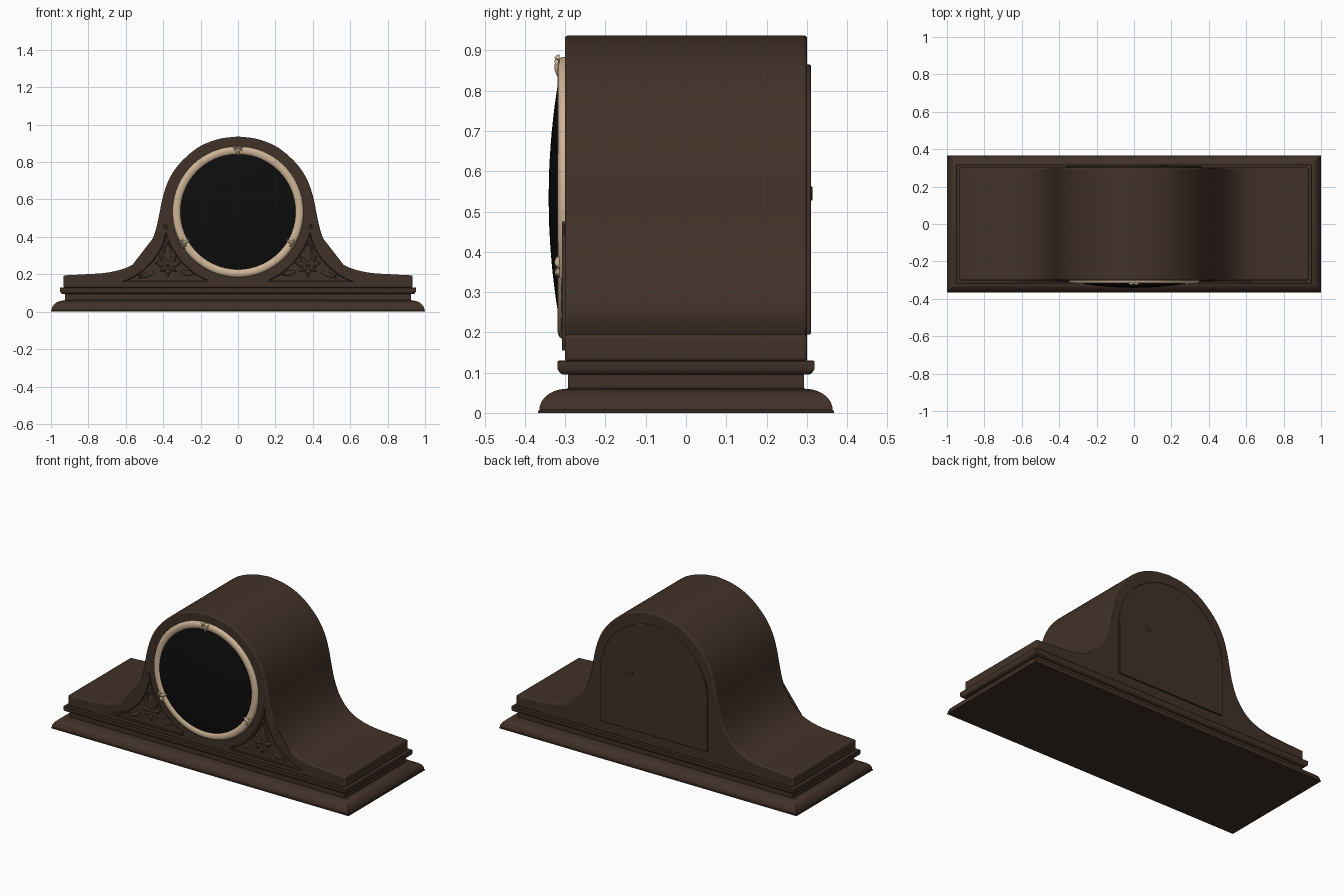
import bpy, bmesh, math
from mathutils import Vector

if "Cube" in bpy.data.objects:
    bpy.data.objects.remove(bpy.data.objects["Cube"])


def material(name, rgb):
    m = bpy.data.materials.new(name)
    m.diffuse_color = (*rgb, 1)
    m.use_nodes = True
    m.node_tree.nodes["Principled BSDF"].inputs["Base Color"].default_value = m.diffuse_color
    return m


WOOD = material("dark walnut", (0.053, 0.031, 0.021))
BRASS = material("pale brass", (0.62, 0.46, 0.31))
BLACK = material("black dial", (0.004, 0.004, 0.004))
CZ = 0.534  # dial centre height


def finish(bm, name, mat, angle=35, bevel=0, segs=3):
    bmesh.ops.remove_doubles(bm, verts=bm.verts, dist=1e-5)
    bmesh.ops.recalc_face_normals(bm, faces=bm.faces)
    me = bpy.data.meshes.new(name)
    bm.to_mesh(me)
    bm.free()
    me.materials.append(mat)
    for p in me.polygons:
        p.use_smooth = True
    me.set_sharp_from_angle(angle=math.radians(angle))
    ob = bpy.data.objects.new(name, me)
    bpy.context.collection.objects.link(ob)
    if bevel:
        b = ob.modifiers.new("soft edges", 'BEVEL')
        b.width, b.segments = bevel, segs
        b.limit_method, b.angle_limit = 'ANGLE', math.radians(40)
    return ob


def spline(pts, n=6):
    """Smooth curve through the given 2D points."""
    p = [Vector(q) for q in pts]
    p = [2 * p[0] - p[1]] + p + [2 * p[-1] - p[-2]]
    out = []
    for i in range(1, len(p) - 2):
        a, b, c, d = p[i - 1:i + 3]
        for k in range(n):
            t = k / n
            out.append(0.5 * (2 * b + (c - a) * t + (2 * a - 5 * b + 4 * c - d) * t * t
                              + (3 * b - a - 3 * c + d) * t ** 3))
    return [tuple(q) for q in out] + [tuple(pts[-1])]


def prism(pts, y0, y1):
    """Extrude an x-z outline from y0 (front) to y1; returns bmesh and front face."""
    bm = bmesh.new()
    f = [bm.verts.new((x, y0, z)) for x, z in pts]
    b = [bm.verts.new((x, y1, z)) for x, z in pts]
    front = bm.faces.new(f)
    bm.faces.new(b[::-1])
    for i in range(len(f)):
        j = (i + 1) % len(f)
        bm.faces.new((f[i], b[i], b[j], f[j]))
    bmesh.ops.recalc_face_normals(bm, faces=bm.faces)
    return bm, front


def lathe(profile, name, mat, closed, segs=96):
    """Spin (radius, y) profile about the dial axis."""
    bm = bmesh.new()
    rings = []
    for k in range(segs):
        a = 2 * math.pi * k / segs
        rings.append([bm.verts.new((r * math.cos(a), y, CZ + r * math.sin(a))) for r, y in profile])
    n = len(profile)
    for k in range(segs):
        A, B = rings[k], rings[(k + 1) % segs]
        for i in range(n if closed else n - 1):
            j = (i + 1) % n
            bm.faces.new((A[i], A[j], B[j], B[i]))
    return finish(bm, name, mat)


def leaf(bm, x, z, deg, length, width, y, high):
    """Pointed, ridged leaf lying on a front-facing plane."""
    a = math.radians(deg)
    d, s = Vector((math.cos(a), 0, math.sin(a))), Vector((-math.sin(a), 0, math.cos(a)))
    prev = None
    for i in range(11):
        t = i / 10
        w = max(0.0008, width * math.sin(math.pi * t ** 0.8))
        h = high * (0.25 + 0.75 * math.sin(math.pi * t))
        c = Vector((x, y, z)) + d * length * t
        row = [bm.verts.new(c + s * w * u - Vector((0, h * v, 0)))
               for u, v in ((-1, 0), (-0.6, 0.7), (0, 1), (0.6, 0.7), (1, 0))]
        if prev:
            for k in range(4):
                bm.faces.new((prev[k], prev[k + 1], row[k + 1], row[k]))
        prev = row


# moulded plinth: stacked rectangles following the side profile (half depth, z)
bm = bmesh.new()
prof = [(0.367, 0), (0.367, 0.005)]
prof += [(0.295 + 0.069 * math.cos(math.radians(a)), 0.008 + 0.052 * math.sin(math.radians(a)))
         for a in range(0, 91, 10)]
prof += [(0.293, 0.062), (0.293, 0.095), (0.306, 0.095), (0.313, 0.099), (0.319, 0.108),
         (0.319, 0.127), (0.316, 0.130), (0.29, 0.130)]
rings = []
for h, z in prof:
    X = h + 0.633
    rings.append([bm.verts.new(v) for v in ((-X, -h, z), (X, -h, z), (X, h, z), (-X, h, z))])
for A, B in zip(rings, rings[1:]):
    for i in range(4):
        j = (i + 1) % 4
        bm.faces.new((A[i], A[j], B[j], B[i]))
bm.faces.new(rings[0][::-1])
bm.faces.new(rings[-1])
finish(bm, "plinth", WOOD)

# humped case
half = spline([(0, .937), (.10, .924), (.20, .886), (.28, .825), (.34, .757), (.38, .682),
               (.405, .60), (.421, .52), (.442, .43), (.476, .345), (.53, .277), (.60, .234),
               (.70, .209), (.82, .20), (.933, .194)])
outline = [(-x, z) for x, z in half[:0:-1]] + half + [(.933, .128), (-.933, .128)]
bm, _ = prism(outline, -0.301, 0.301)
finish(bm, "case", WOOD, bevel=0.008)

# arched back door with its knob
R, cz = 0.36, 0.505
arch = [(R * math.cos(math.pi * i / 40), cz + R * math.sin(math.pi * i / 40)) for i in range(41)]
bm, _ = prism(arch + [(-R, .195), (R, .195)], 0.29, 0.310)
finish(bm, "back_door", WOOD, bevel=0.003, segs=2)
bm, _ = prism([(0.158 + 0.018 * math.cos(i * math.pi / 12), 0.545 + 0.018 * math.sin(i * math.pi / 12))
               for i in range(24)], 0.305, 0.314)
finish(bm, "door_knob", WOOD, bevel=0.003, segs=2)

# carved corner panels, mirrored
outer = spline([(.385, .475), (.41, .375), (.452, .295), (.51, .235), (.57, .193), (.635, .166)], 4)
inner = [(0.39 * math.cos(math.radians(a)), CZ + 0.39 * math.sin(math.radians(a)))
         for a in range(-66, -9, 4)]
for s, side in ((-1, "left"), (1, "right")):
    pts = [(s * x, z) for x, z in outer + [(.635, .155), (.16, .155)] + inner]
    bm, front = prism(pts, -0.308, -0.295)
    bmesh.ops.inset_region(bm, faces=[front], thickness=0.010, use_even_offset=False)
    bmesh.ops.inset_region(bm, faces=[front], thickness=0.004, use_even_offset=False)
    for v in front.verts:
        v.co.y = -0.302
    finish(bm, side + "_corner_panel", WOOD, 25)
    bm = bmesh.new()
    fx, fz = 0.374, 0.245
    for deg, ln, w in ((90, .125, .022), (50, .075, .014), (130, .075, .014), (15, .075, .016),
                       (165, .075, .016), (-35, .055, .013), (215, .055, .013), (-90, .06, .014)):
        leaf(bm, s * fx, fz, deg if s > 0 else 180 - deg, ln, w, -0.302, 0.008)
    for x, z, deg, ln, w in ((.44, .215, -22, .10, .012), (.45, .20, -5, .09, .009),
                             (.31, .215, 190, .08, .011), (.30, .20, 178, .08, .009),
                             (.378, .36, 85, .06, .009), (.405, .30, 105, .07, .008)):
        leaf(bm, s * x, z, deg if s > 0 else 180 - deg, ln, w, -0.302, 0.005)
    finish(bm, side + "_leaf_carving", WOOD, 20)

# bezel ring and domed dial
lathe([(.350, -.295), (.350, -.308), (.346, -.314), (.338, -.318), (.328, -.319), (.318, -.317),
       (.311, -.313), (.306, -.308), (.306, -.295)], "bezel", BRASS, True)
dome = [(0.308 * math.sin(i / 14 * math.pi / 2), -0.314 - 0.027 * math.cos(i / 14 * math.pi / 2) ** 2)
        for i in range(1, 15)]
lathe([(0.0001, -.341)] + dome + [(.308, -.30)], "dial_dome", BLACK, False)

# three leaf crests on the bezel
bm = bmesh.new()
for deg in (90, 210, 330):
    a = math.radians(deg)
    r = 0.352
    x, z = r * math.cos(a), CZ + r * math.sin(a)
    for off, ln, w in ((0, .055, .012), (42, .036, .008), (-42, .036, .008), (75, .03, .007), (-75, .03, .007)):
        leaf(bm, x, z, deg + 180 + off, ln, w, -0.314, 0.013)
finish(bm, "bezel_crests", BRASS, 30)
